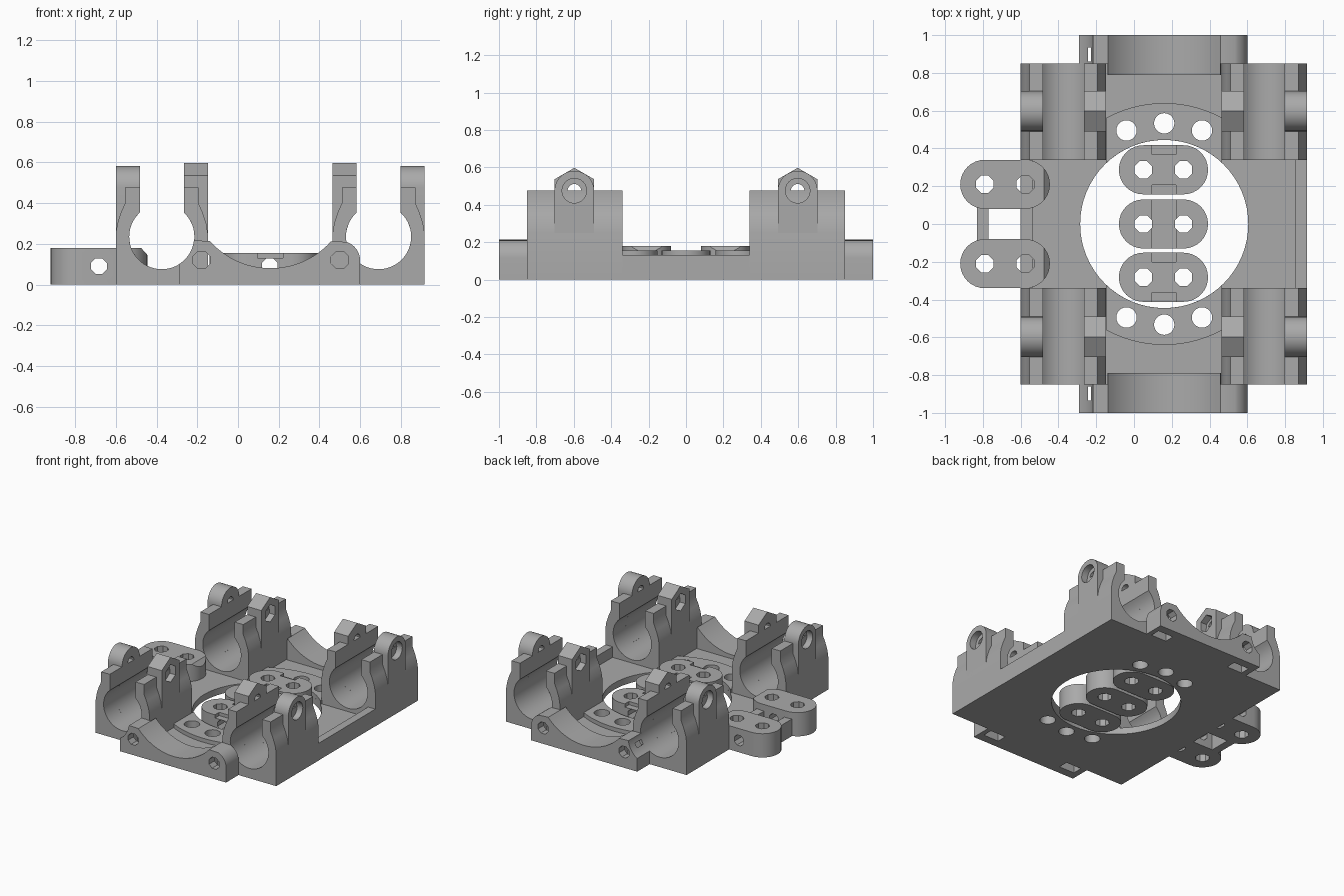
import bpy, bmesh, math

cube = bpy.data.objects.get("Cube")
if cube:
    bpy.data.objects.remove(cube, do_unlink=True)

grey = bpy.data.materials.new("plain grey")
grey.use_nodes = True
COLOUR = (0.4, 0.4, 0.4, 1)
grey.diffuse_color = COLOUR
grey.node_tree.nodes["Principled BSDF"].inputs["Base Color"].default_value = COLOUR

CX = 0.16            # centre line of the plate
BORE_Z = 0.235       # height of the rod channels
BORE_R = 0.16


def arc(cx, cy, r, a0=0, a1=360, n=32):
    """Points along an arc; a full circle leaves out the repeated end."""
    last = n if abs(a1 - a0) == 360 else n + 1
    angles = [math.radians(a0 + (a1 - a0) * i / n) for i in range(last)]
    return [(cx + r * math.cos(a), cy + r * math.sin(a)) for a in angles]


def rect(x0, y0, x1, y1):
    return [(x0, y0), (x1, y0), (x1, y1), (x0, y1)]


def prism(name, pts, axis, a, b):
    """Extrude a flat outline along an axis from a to b."""
    place = {"x": lambda p, d: (d, p[0], p[1]),
             "y": lambda p, d: (p[0], d, p[1]),
             "z": lambda p, d: (p[0], p[1], d)}[axis]
    bm = bmesh.new()
    low = [bm.verts.new(place(p, a)) for p in pts]
    high = [bm.verts.new(place(p, b)) for p in pts]
    bm.faces.new(low)
    bm.faces.new(high)
    for i in range(len(pts)):
        j = (i + 1) % len(pts)
        bm.faces.new((low[i], low[j], high[j], high[i]))
    bmesh.ops.recalc_face_normals(bm, faces=bm.faces)
    mesh = bpy.data.meshes.new(name)
    bm.to_mesh(mesh)
    bm.free()
    mesh.materials.append(grey)
    obj = bpy.data.objects.new(name, mesh)
    bpy.context.collection.objects.link(obj)
    return obj


def cut(obj, *cutters):
    """Subtract the cutters and remove them."""
    bpy.context.view_layer.objects.active = obj
    for c in cutters:
        mod = obj.modifiers.new("cut", "BOOLEAN")
        mod.object, mod.operation, mod.solver = c, "DIFFERENCE", "EXACT"
        bpy.ops.object.modifier_apply(modifier=mod.name)
        bpy.data.objects.remove(c, do_unlink=True)
    return obj


def hole(axis, cx, cy, r, a=-2, b=2, n=24, turn=0):
    return prism("cutter", arc(cx, cy, r, turn, turn + 360, n), axis, a, b)


def box_cut(x0, y0, x1, y1, z0, z1):
    return prism("cutter", rect(x0, y0, x1, y1), "z", z0, z1)


def bolt_holes(s):
    spots = [(CX - 0.2, 0.495), (CX, 0.533), (CX + 0.2, 0.495)]
    return [hole("z", x, s * y, 0.054) for x, y in spots]


# Base plate with the large round opening
base = prism("base_plate", rect(-0.6, -0.85, 0.915, 0.85), "z", 0, 0.05)
cut(base, hole("z", CX, 0, 0.445, n=64), *bolt_holes(1), *bolt_holes(-1))

# Side rims between the bearing blocks
for name, x0, x1 in (("right_rim", -0.6, -0.535), ("left_rim", 0.855, 0.915)):
    prism(name, rect(x0, -0.345, x1, 0.345), "z", 0, 0.13)


def bearing_block(label, centre, inner, s):
    """Rod clamp; inner is the x direction towards the centre, s the y side."""
    y0, y1, ym = s * 0.34, s * 0.85, s * 0.597
    half, neck, slim = 0.226, 0.108, 0.18
    bore_angle = math.degrees(math.acos(neck / BORE_R))
    # Clamp outline, with rounded shoulders and thin lips
    shoulder = [(half, 0), (half, 0.25), (0.218, 0.3), (0.2, 0.355), (slim, 0.4),
                (slim, 0.475), (neck, 0.475)]
    bore = arc(0, BORE_Z, BORE_R, bore_angle, -180 - bore_angle, 40)
    pts = shoulder + bore + [(-x, z) for x, z in reversed(shoulder)]
    prism(label + "_clamp", [(centre + x, z) for x, z in pts], "y", y0, y1)

    r, zc = 0.106, 0.475
    # Hexagonal nut post on the inside
    a, b = centre + inner * neck, centre + inner * half
    hexagon = arc(ym, zc, r / math.cos(math.pi / 6), 30, 150, 2)
    post = prism(label + "_nut_post",
                 [(ym + r, 0.1)] + hexagon + [(ym - r, 0.1)], "x", a, b)
    cut(post, hole("y", centre, BORE_Z, BORE_R, n=48),
        hole("x", ym, zc, 0.036),
        hole("x", ym, zc, 0.066, b - inner * 0.05, b + inner * 0.05, 6, 30))
    # Rounded screw post on the outside
    a, b = centre - inner * neck, centre - inner * half
    post = prism(label + "_screw_post",
                 [(ym + r, 0.1)] + arc(ym, zc, r, 0, 180, 24) + [(ym - r, 0.1)],
                 "x", a, b)
    cut(post, hole("y", centre, BORE_Z, BORE_R, n=48),
        hole("x", ym, zc, 0.036),
        hole("x", ym, zc, 0.066, b + inner * 0.05, b - inner * 0.05))


def end_saddle(label, s):
    """Curved end piece with screw bosses and nut slots."""
    dip = arc(CX, 0.48, 0.4, -42, -138, 24)
    top = [(0.6, 0)] + arc(0.5, 0.115, 0.1, 0, 70, 8) + dip
    top += [(-0.18, 0.215), (-0.29, 0.215), (-0.29, 0)]
    end = prism(label + "_saddle_end", top, "y", s * 0.85, s)
    cut(end, hole("y", -0.375, BORE_Z, BORE_R, n=48))
    for x in (-0.18, 0.5):
        ya, yb = sorted((s * 0.86, s * 0.935))
        cut(end, hole("y", x, 0.12, 0.046, s * 0.8, s * 1.1, 8, 22.5),
            box_cut(x - 0.064, ya, x + 0.064, yb, -0.1, 0.175))
    inside = [(0.46, 0), (0.46, 0.2)] + dip + [(-0.14, 0.2), (-0.14, 0)]
    prism(label + "_saddle", inside, "y", s * 0.79, s * 0.85)
    # Raised curved strip carrying the bolt holes
    ang = math.degrees(math.asin(0.306 / 0.64))
    ina = math.degrees(math.asin(0.306 / 0.445))
    strip = arc(CX, 0, 0.64, 90 - ang, 90 + ang, 24)
    strip += arc(CX, 0, 0.445, 90 + ina, 90 - ina, 24)
    ring = prism(label + "_bolt_strip", [(x, s * y) for x, y in strip], "z", 0, 0.08)
    cut(ring, *bolt_holes(s))


for side, s in (("front", -1), ("back", 1)):
    bearing_block(side + "_right", -0.374, 1, s)
    bearing_block(side + "_left", 0.69, -1, s)
    end_saddle(side, s)


def belt_lug(name, x0, x1, yc, r, top):
    """Rounded lug with two upright holes and a cross hole."""
    outline = arc(x1, yc, r, -90, 90, 16) + arc(x0, yc, r, 90, 270, 16)
    lug = prism(name, outline, "z", 0, top)
    mid = (x0 + x1) / 2
    return cut(lug, hole("z", x0, yc, 0.05, n=8, turn=22.5),
               hole("z", x1, yc, 0.05, n=8, turn=22.5),
               hole("y", mid, 0.09, 0.042, yc - 0.2, yc + 0.2, 8, 22.5))


# Three lugs standing in the round opening, with a stepped middle
for name, yc in (("front", -0.282), ("middle", 0), ("back", 0.287)):
    lug = belt_lug(name + "_centre_lug", 0.05, 0.262, yc, 0.13, 0.155)
    steps = [0] if name == "middle" else [-0.11, 0.11]
    for d in steps:
        h = 0.2 if name == "middle" else 0.03
        cut(lug, box_cut(0.095, yc + d - h, 0.222, yc + d + h, 0.13, 0.3))

# Two lugs on the right side, chamfered towards the plate, joined by a bar
for name, yc in (("front", -0.21), ("back", 0.21)):
    lug = belt_lug(name + "_side_lug", -0.79, -0.575, yc, 0.13, 0.18)
    cut(lug, prism("cutter", [(-0.476, 0.19), (-0.476, 0.18), (-0.44, 0.14),
                              (-0.4, 0.14), (-0.4, 0.19)], "y", -1, 1))
prism("lug_bar", rect(-0.83, -0.1, -0.77, 0.1), "z", 0, 0.13)

# Smooth the round walls while keeping corners sharp
for obj in bpy.context.view_layer.objects:
    obj.select_set(obj.type == "MESH")
bpy.ops.object.shade_smooth_by_angle(angle=math.radians(30))
